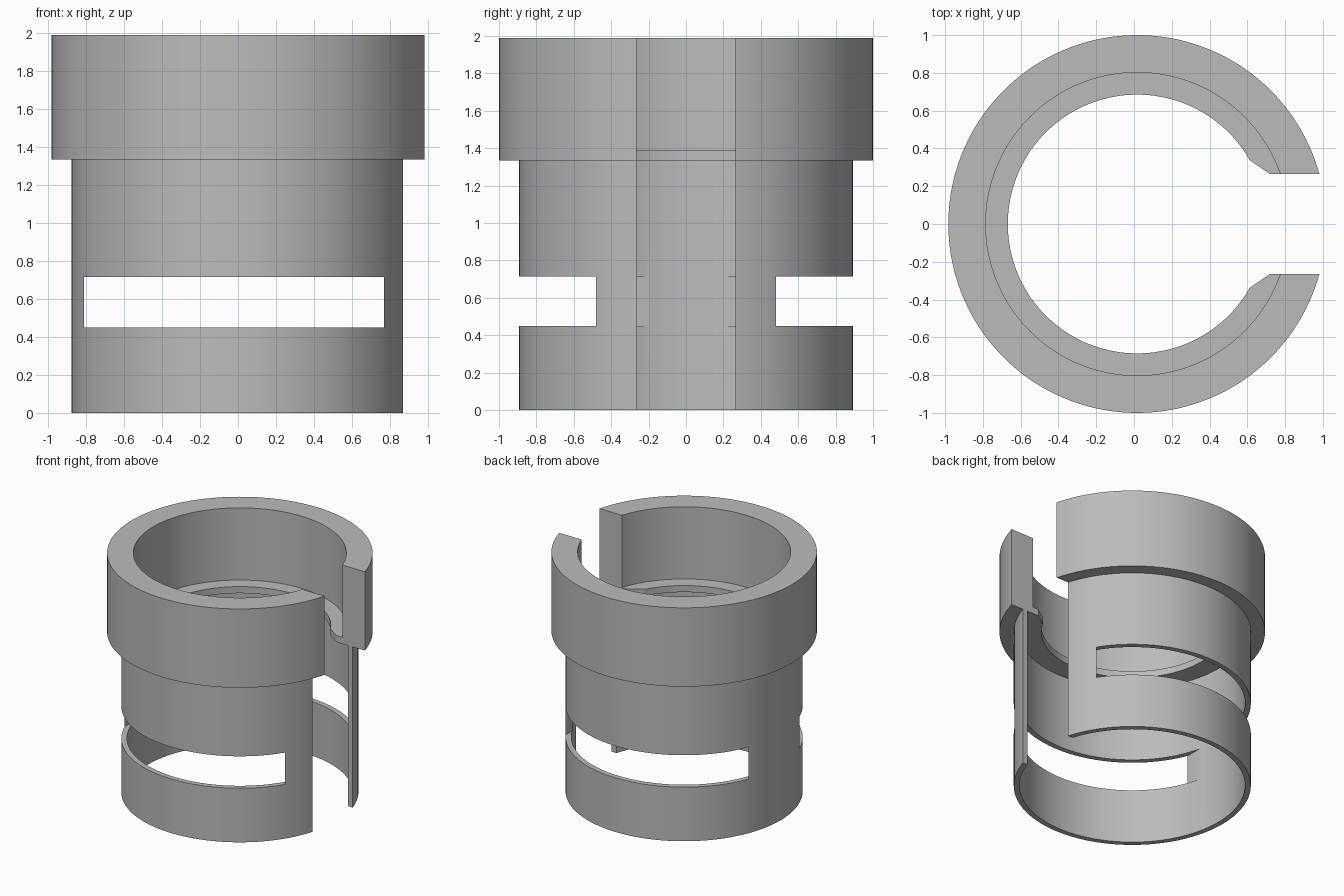
import bpy, bmesh, math
from mathutils import Vector

if "Cube" in bpy.data.objects:
    bpy.data.objects.remove(bpy.data.objects["Cube"], do_unlink=True)

AXIS_X = 0.017      # ring axis, offset because the slot trims the +x side
SEGMENTS = 144

grey = bpy.data.materials.new("plain_grey")
grey.use_nodes = True
grey.diffuse_color = (0.5, 0.5, 0.5, 1)
grey.node_tree.nodes["Principled BSDF"].inputs["Base Color"].default_value = (0.5, 0.5, 0.5, 1)


def make_object(name, bm):
    bmesh.ops.recalc_face_normals(bm, faces=bm.faces)
    mesh = bpy.data.meshes.new(name)
    bm.to_mesh(mesh)
    bm.free()
    mesh.materials.append(grey)
    obj = bpy.data.objects.new(name, mesh)
    bpy.context.collection.objects.link(obj)
    return obj


def lathe(name, profile):
    bm = bmesh.new()
    verts = [bm.verts.new((r, 0, z)) for r, z in profile]
    edges = [bm.edges.new((verts[i - 1], verts[i])) for i in range(len(verts))]
    bmesh.ops.spin(bm, geom=verts + edges, cent=(0, 0, 0), axis=(0, 0, 1),
                   angle=math.tau, steps=SEGMENTS, use_duplicate=False)
    bmesh.ops.remove_doubles(bm, verts=bm.verts, dist=0.0001)
    bmesh.ops.translate(bm, verts=bm.verts, vec=(AXIS_X, 0, 0))
    return make_object(name, bm)


def prism(name, outline, z0, z1):
    bm = bmesh.new()
    face = bm.faces.new([bm.verts.new((x, y, z0)) for x, y in outline])
    top = bmesh.ops.extrude_face_region(bm, geom=[face])["geom"]
    bmesh.ops.translate(bm, verts=[v for v in top if isinstance(v, bmesh.types.BMVert)],
                        vec=Vector((0, 0, z1 - z0)))
    obj = make_object(name, bm)
    obj.hide_render = True
    return obj


# Thin sleeve, thick collar and inner lip as one turned section
sleeve = lathe("slotted_sleeve", [
    (0.893, 0), (0.893, 1.335), (1, 1.335), (1, 1.99), (0.802, 1.99),
    (0.802, 1.39), (0.685, 1.39), (0.685, 1.335), (0.85, 1.335), (0.85, 0)])

# Full-height slot, front and back windows, and chamfered lip ends
cutters = [
    prism("slot_cutter", [(0.3, -0.264), (1.2, -0.264), (1.2, 0.264), (0.3, 0.264)], -0.1, 2.1),
    prism("window_cutter", [(-0.81, -1.2), (0.77, -1.2), (0.77, 1.2), (-0.81, 1.2)], 0.45, 0.715),
    prism("lip_cutter", [(0.5, -0.416), (0.72, -0.264), (0.72, 0.264), (0.5, 0.416)], 1.25, 1.45),
]

bpy.ops.object.select_all(action='DESELECT')
bpy.context.view_layer.objects.active = sleeve
sleeve.select_set(True)
for cutter in cutters:
    mod = sleeve.modifiers.new(cutter.name, 'BOOLEAN')
    mod.operation = 'DIFFERENCE'
    mod.solver = 'EXACT'
    mod.object = cutter
    bpy.ops.object.modifier_apply(modifier=mod.name)
for cutter in cutters:
    bpy.data.objects.remove(cutter, do_unlink=True)

bpy.ops.object.shade_smooth_by_angle(angle=math.radians(30))
